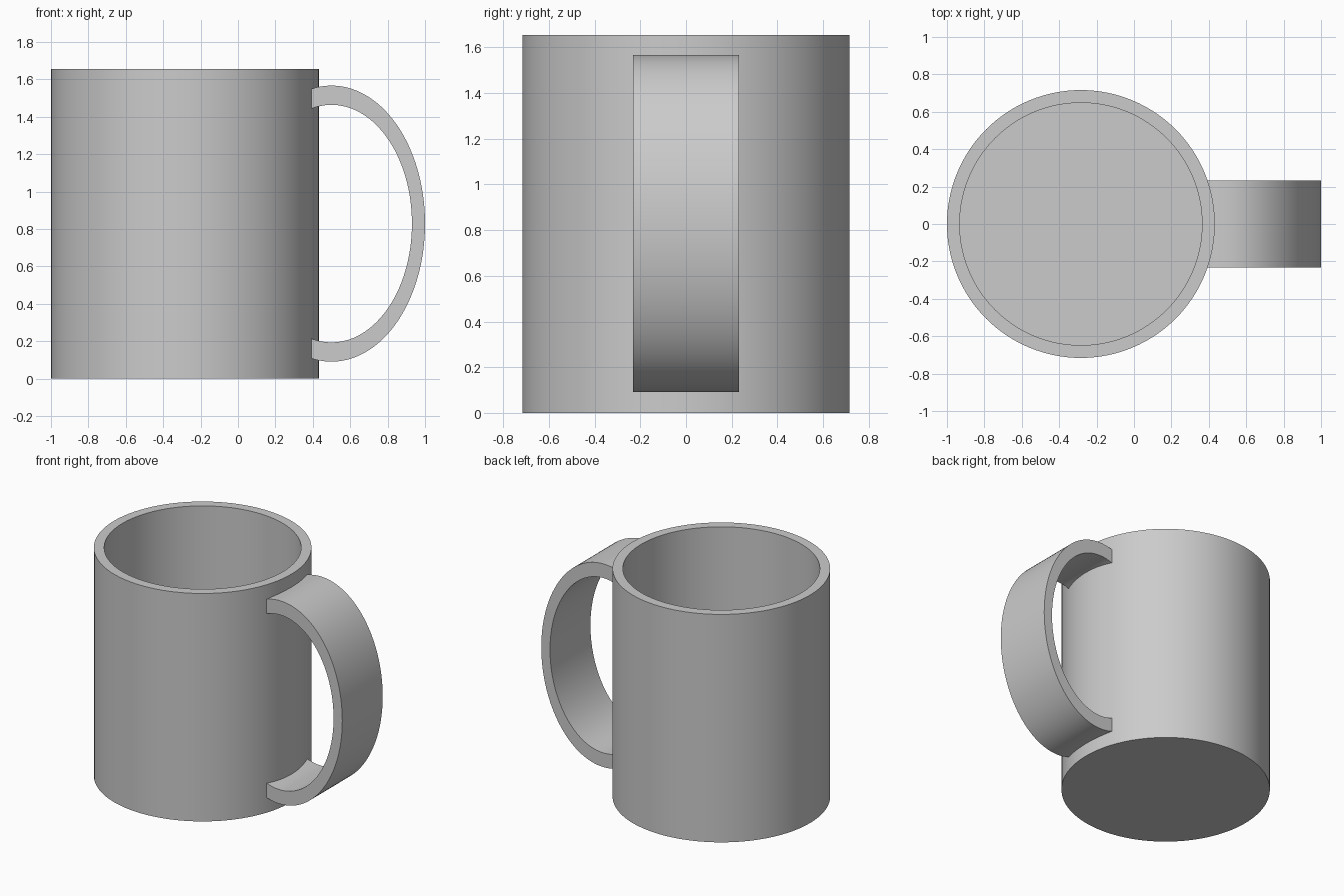
import bpy, math

if "Cube" in bpy.data.objects:
    bpy.data.objects.remove(bpy.data.objects["Cube"], do_unlink=True)

grey = bpy.data.materials.new("light_grey")
grey.use_nodes = True
GREY = (0.6, 0.6, 0.6, 1)
grey.diffuse_color = GREY
grey.node_tree.nodes["Principled BSDF"].inputs["Base Color"].default_value = GREY

CENTRE_X, RADIUS, INNER, HEIGHT, FLOOR = -0.284, 0.716, 0.648, 1.655, 0.08


def add_object(name, verts, faces):
    mesh = bpy.data.meshes.new(name)
    mesh.from_pydata(verts, [], faces)
    mesh.update()
    obj = bpy.data.objects.new(name, mesh)
    bpy.context.collection.objects.link(obj)
    mesh.materials.append(grey)
    bpy.ops.object.select_all(action="DESELECT")
    obj.select_set(True)
    bpy.context.view_layer.objects.active = obj
    bpy.ops.object.shade_smooth_by_angle(angle=math.radians(35))
    return obj


# Cup: four rings from the outer base, over the rim, to the inner floor
def cup(sides=128):
    profile = [(RADIUS, 0), (RADIUS, HEIGHT), (INNER, HEIGHT), (INNER, FLOOR)]
    verts = [(r * math.cos(math.tau * i / sides), r * math.sin(math.tau * i / sides), z)
             for r, z in profile for i in range(sides)]
    faces = []
    for k in range(len(profile) - 1):
        a, b = k * sides, (k + 1) * sides
        for i in range(sides):
            j = (i + 1) % sides
            faces.append((a + i, a + j, b + j, b + i))
    faces.append(tuple(reversed(range(sides))))
    faces.append(tuple(range(3 * sides, 4 * sides)))
    add_object("cup", verts, faces).location.x = CENTRE_X


# Handle: flat elliptical band whose ends are buried in the cup wall
def handle(steps=72, half_width=0.232, end_x=0.38):
    cx, cz = 0.5, 0.829
    outer, inner = (0.5, 0.738), (0.43, 0.635)

    def point(axes, t):
        limit = math.acos((end_x - cx) / axes[0])
        angle = limit * (2 * t - 1)
        return cx + axes[0] * math.cos(angle), cz + axes[1] * math.sin(angle)

    verts = []
    for s in range(steps + 1):
        for axes, y in ((outer, -1), (outer, 1), (inner, 1), (inner, -1)):
            x, z = point(axes, s / steps)
            verts.append((x, y * half_width, z))
    faces = [(0, 3, 2, 1), tuple(4 * steps + k for k in range(4))]
    for s in range(steps):
        a, b = 4 * s, 4 * s + 4
        for k in range(4):
            n = (k + 1) % 4
            faces.append((a + k, a + n, b + n, b + k))
    add_object("handle", verts, faces)


cup()
handle()
